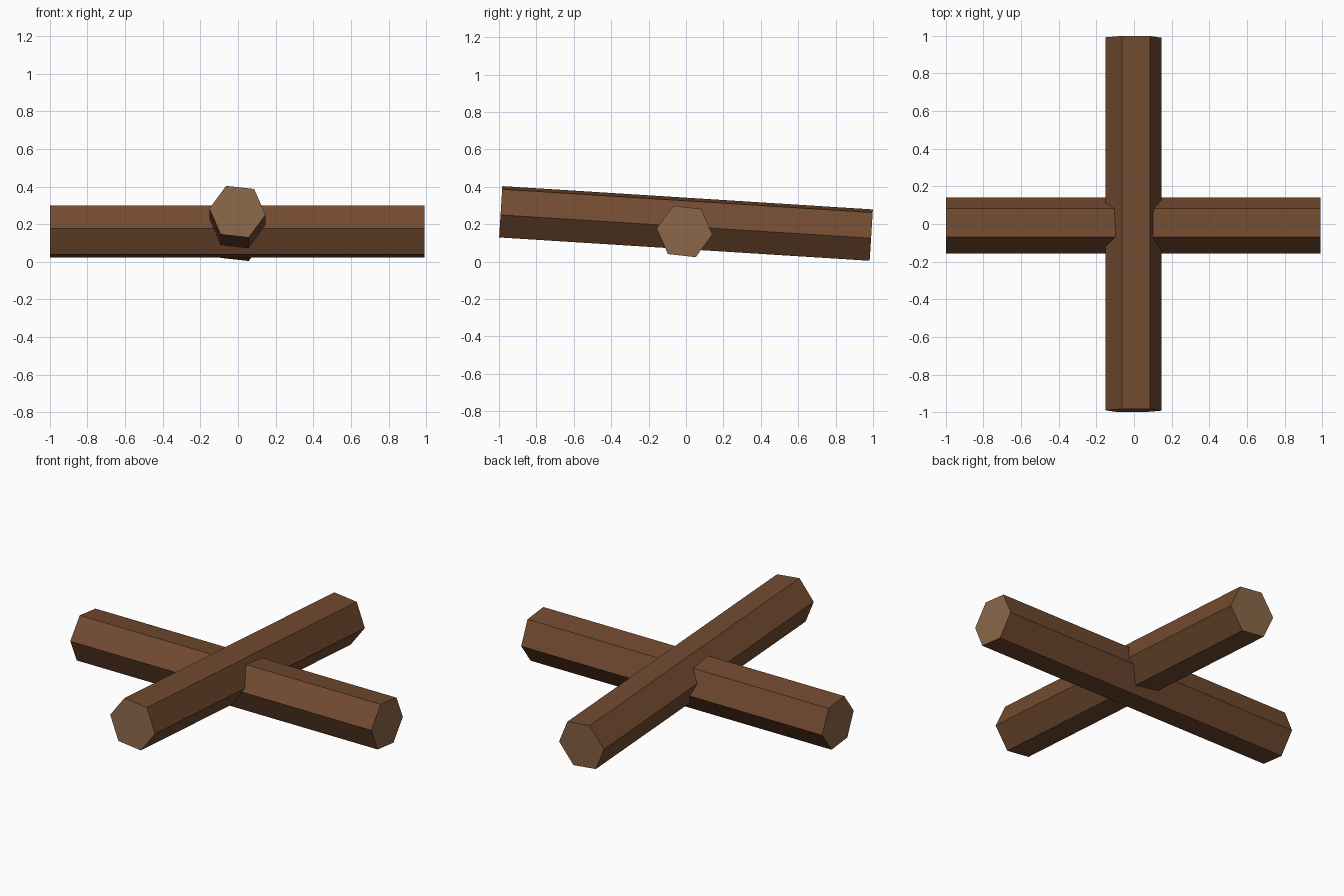
import bpy, bmesh, math
from mathutils import Matrix

if "Cube" in bpy.data.objects:
    bpy.data.objects.remove(bpy.data.objects["Cube"])


def material(name, rgb):
    m = bpy.data.materials.new(name)
    m.diffuse_color = (*rgb, 1)
    m.use_nodes = True
    m.node_tree.nodes["Principled BSDF"].inputs["Base Color"].default_value = m.diffuse_color
    return m


bark = material("brown bark", (0.17, 0.070, 0.030))
cut_wood = material("light cut wood", (0.26, 0.136, 0.066))


def log(name, length, radius, roll, matrix):
    """Six-sided log along local x; end caps get the cut wood colour."""
    bm = bmesh.new()
    rings = []
    for x in (-length / 2, length / 2):
        rings.append([bm.verts.new((x, radius * math.cos(math.radians(roll + 60 * i)),
                                    radius * math.sin(math.radians(roll + 60 * i))))
                      for i in range(6)])
    a, b = rings
    for i in range(6):
        j = (i + 1) % 6
        bm.faces.new((a[i], a[j], b[j], b[i]))
    for ring in rings:
        bm.faces.new(ring).material_index = 1
    bmesh.ops.recalc_face_normals(bm, faces=bm.faces)
    me = bpy.data.meshes.new(name)
    bm.to_mesh(me)
    bm.free()
    me.materials.append(bark)
    me.materials.append(cut_wood)
    ob = bpy.data.objects.new(name, me)
    ob.matrix_world = matrix
    bpy.context.collection.objects.link(ob)


# Lower log lies level along x
log("lower_log", 1.99, 0.15, 53.6, Matrix.Translation((-0.004, -0.008, 0.161)))

# Upper log runs front to back, resting on the lower one with its front end raised
tilt = Matrix.Rotation(math.radians(3.6), 4, 'X').inverted()
turn = Matrix.Rotation(math.radians(-90), 4, 'Z')
# local x -> -y, local y -> x
log("upper_log", 1.985, 0.15, 53.6, Matrix.Translation((-0.003, 0, 0.204)) @ tilt @ turn)
